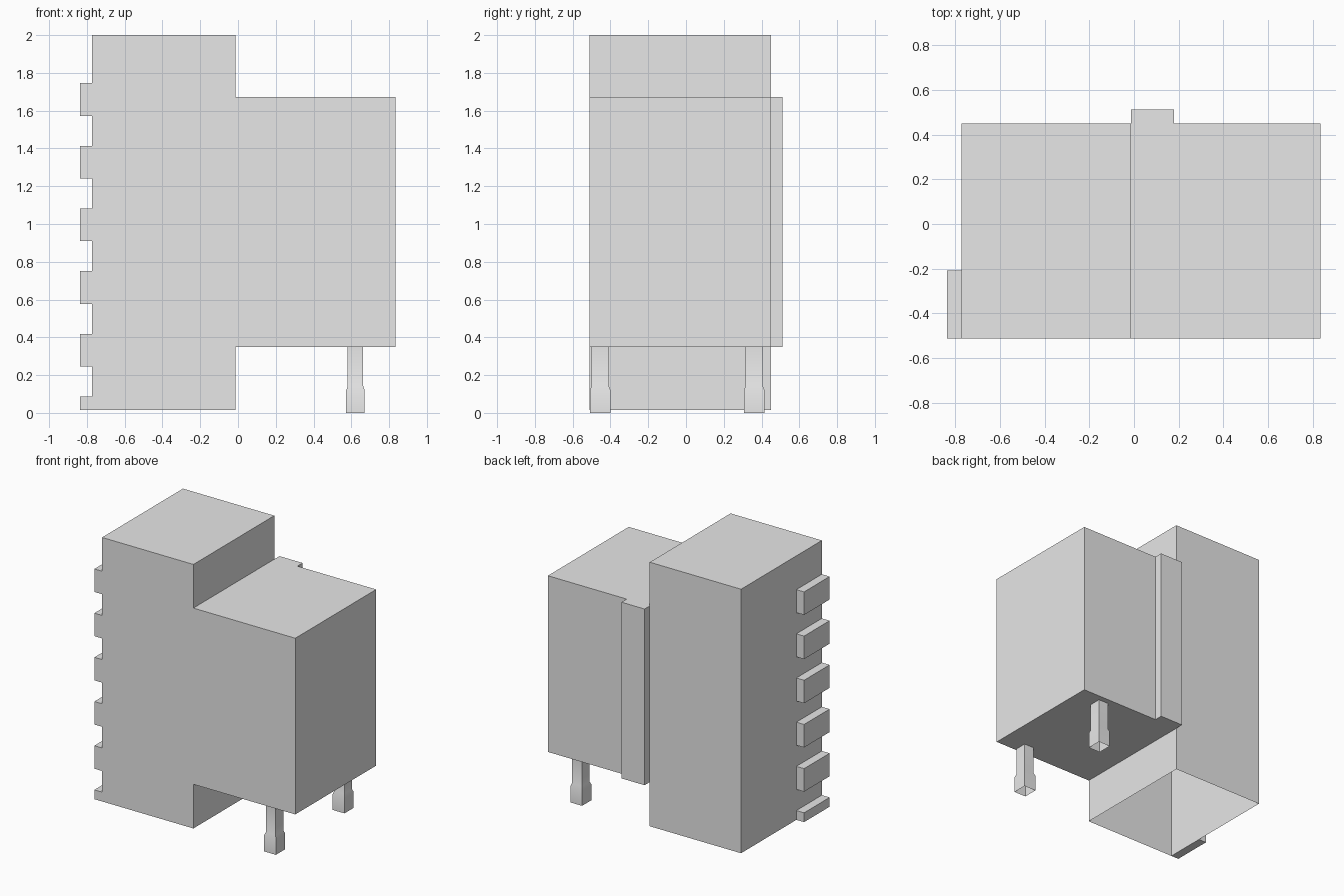
import bpy
import bmesh

if "Cube" in bpy.data.objects:
    bpy.data.objects.remove(bpy.data.objects["Cube"])

grey = bpy.data.materials.new("light grey")
grey.use_nodes = True
grey.diffuse_color = (0.8, 0.8, 0.8, 1)
grey.node_tree.nodes["Principled BSDF"].inputs["Base Color"].default_value = (0.8, 0.8, 0.8, 1)


def finish(name, bm):
    mesh = bpy.data.meshes.new(name)
    bm.to_mesh(mesh)
    bm.free()
    mesh.materials.append(grey)
    obj = bpy.data.objects.new(name, mesh)
    bpy.context.collection.objects.link(obj)
    return obj


def open_bottom(bm, z):
    """Remove the faces lying flat at height z."""
    flat = [f for f in bm.faces if all(abs(v.co.z - z) < 1e-4 for v in f.verts)]
    bmesh.ops.delete(bm, geom=flat, context='FACES')


def box(name, low, high):
    bm = bmesh.new()
    bmesh.ops.create_cube(bm, size=1)
    for v in bm.verts:
        v.co = [(a + b) / 2 + c * (b - a) for a, b, c in zip(low, high, v.co)]
    return finish(name, bm)


LEFT, STEP, RIGHT = -0.772, -0.013, 0.834
FRONT, BACK = -0.511, 0.449
FLOOR, LOW, HIGH, TOP = 0.016, 0.348, 1.672, 2.0

# Tower and side block as one shell, open under the tower
profile = [(LEFT, FLOOR), (STEP, FLOOR), (STEP, LOW), (RIGHT, LOW),
           (RIGHT, HIGH), (STEP, HIGH), (STEP, TOP), (LEFT, TOP)]
bm = bmesh.new()
face = bm.faces.new([bm.verts.new((x, FRONT, z)) for x, z in profile])
side = bmesh.ops.extrude_face_region(bm, geom=[face])
for v in side["geom"]:
    if isinstance(v, bmesh.types.BMVert):
        v.co.y = BACK
bmesh.ops.recalc_face_normals(bm, faces=bm.faces)
open_bottom(bm, FLOOR)
finish("body_shell", bm)

# Raised strip on the back of the side block
box("back_strip", (STEP, BACK, LOW), (0.179, 0.511, HIGH))

# Row of teeth on the tower's outer side, the lowest cut short
for i in range(6):
    top = 1.746 - 0.332 * i
    box(f"side_tooth_{i + 1}", (-0.836, FRONT, max(FLOOR, top - 0.173)), (LEFT, -0.208, top))


# Square hollow legs with a slightly wider foot
def leg(name, x, y):
    bm = bmesh.new()
    rings = []
    for z, hx, hy in ((0, 0.049, 0.055), (0.12, 0.049, 0.055),
                      (0.142, 0.041, 0.046), (LOW, 0.041, 0.046)):
        rings.append([bm.verts.new((x + sx * hx, y + sy * hy, z))
                      for sx, sy in ((-1, -1), (1, -1), (1, 1), (-1, 1))])
    for a, b in zip(rings, rings[1:]):
        for i in range(4):
            j = (i + 1) % 4
            bm.faces.new((a[i], a[j], b[j], b[i]))
    obj = finish(name, bm)
    bpy.ops.object.select_all(action='DESELECT')
    obj.select_set(True)
    bpy.context.view_layer.objects.active = obj
    bpy.ops.object.shade_smooth_by_angle(angle=0.6)


leg("front_leg", 0.622, -0.454)
leg("back_leg", 0.622, 0.361)
